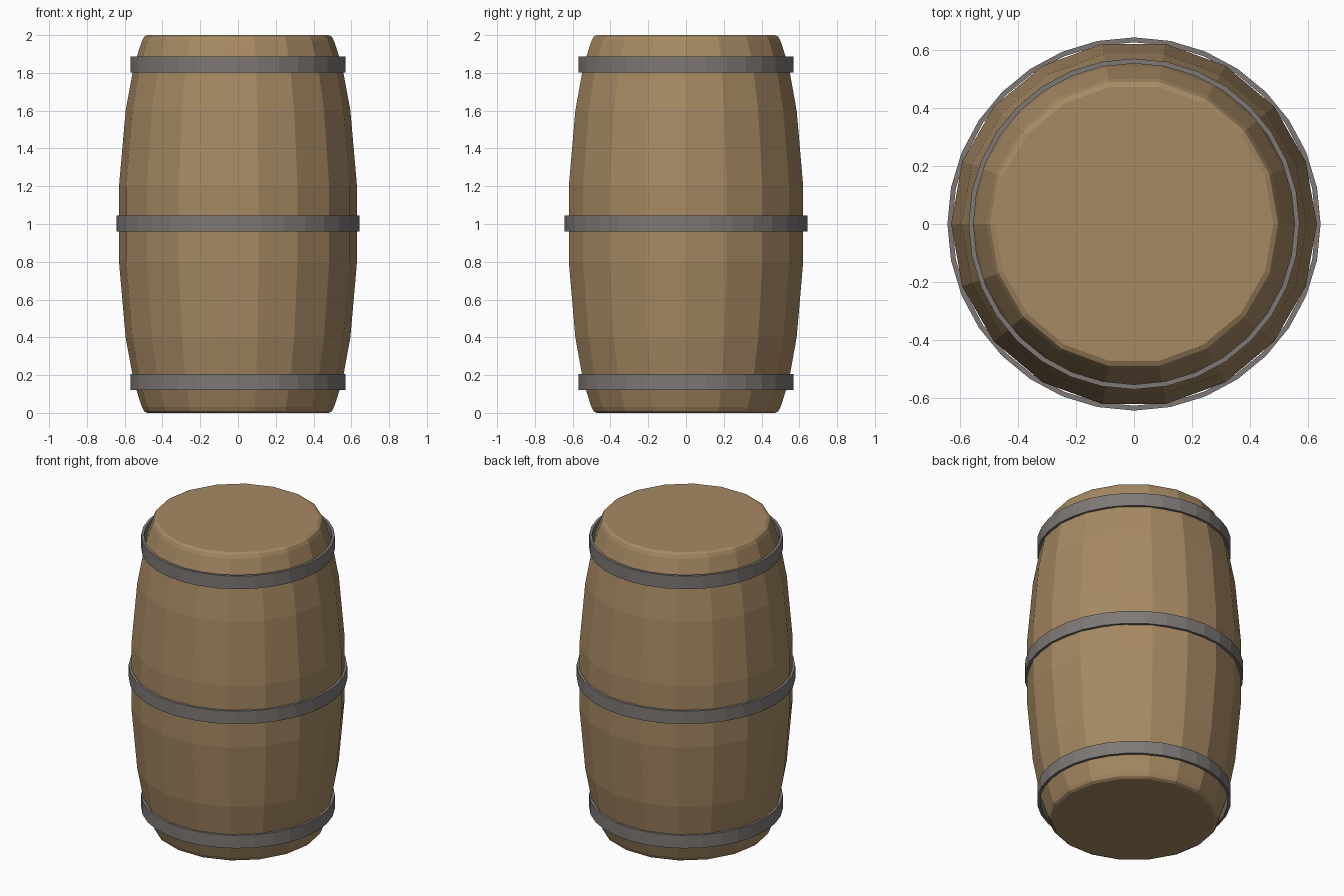
import bpy, bmesh, math

if "Cube" in bpy.data.objects:
    bpy.data.objects.remove(bpy.data.objects["Cube"])


def material(name, colour):
    m = bpy.data.materials.new(name)
    m.diffuse_color = colour
    m.use_nodes = True
    m.node_tree.nodes["Principled BSDF"].inputs["Base Color"].default_value = m.diffuse_color
    return m


def lathe(name, profile, sides, mat, closed=False):
    """Revolve (radius, z) points around z; closed makes a ring, else ends are capped."""
    bm = bmesh.new()
    rings = [[bm.verts.new((r * math.cos(2 * math.pi * i / sides),
                            r * math.sin(2 * math.pi * i / sides), z))
              for i in range(sides)] for r, z in profile]
    pairs = list(zip(rings, rings[1:]))
    if closed:
        pairs.append((rings[-1], rings[0]))
    else:
        bm.faces.new(rings[0])
        bm.faces.new(rings[-1])
    for a, b in pairs:
        for i in range(sides):
            j = (i + 1) % sides
            bm.faces.new((a[i], a[j], b[j], b[i]))
    bmesh.ops.recalc_face_normals(bm, faces=bm.faces)
    mesh = bpy.data.meshes.new(name)
    bm.to_mesh(mesh)
    bm.free()
    mesh.materials.append(mat)
    obj = bpy.data.objects.new(name, mesh)
    bpy.context.collection.objects.link(obj)
    return obj


wood = material("wood", (0.38, 0.25, 0.125, 1))
iron = material("iron", (0.21, 0.19, 0.18, 1))

# Barrel body: bulging 18-sided lathe, lower half mirrored to the upper half
half = [(0.48, 0), (0.497, 0.009), (0.508, 0.03), (0.551, 0.16), (0.595, 0.4), (0.63, 0.8)]
lathe("barrel_body", half + [(r, 2 - z) for r, z in reversed(half)], 18, wood)

# Three straight iron hoops
for name, z, inner, outer in (("lower_hoop", 0.163, 0.553, 0.57),
                              ("middle_hoop", 1.003, 0.626, 0.643),
                              ("upper_hoop", 1.845, 0.553, 0.57)):
    h = 0.042
    lathe(name, [(inner, z - h), (outer, z - h), (outer, z + h), (inner, z + h)],
          32, iron, closed=True)
